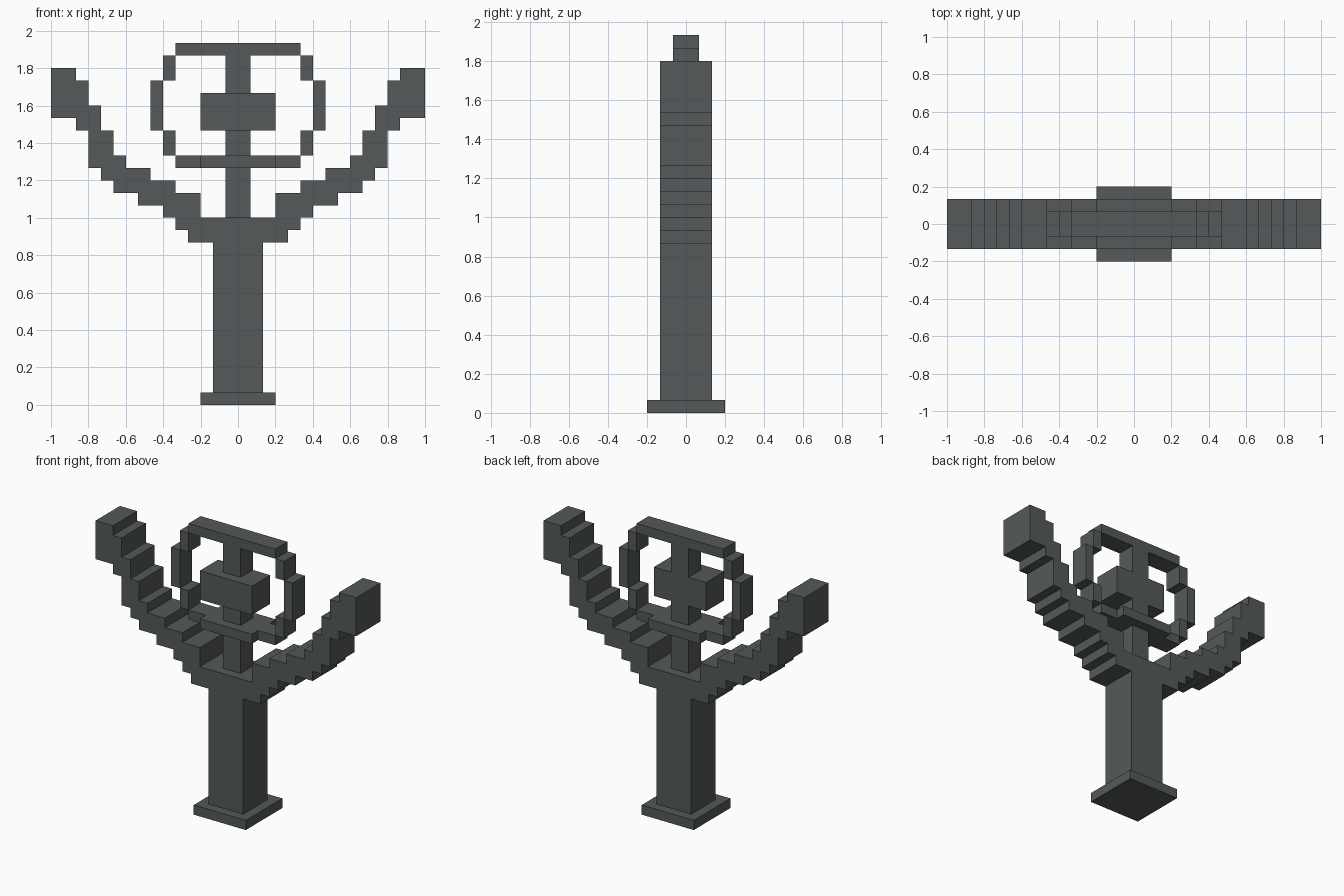
import bpy
import bmesh

if "Cube" in bpy.data.objects:
    bpy.data.objects.remove(bpy.data.objects["Cube"])

U = 1 / 15  # one block of the model's grid

stone = bpy.data.materials.new("dark slate grey")
stone.diffuse_color = (0.09, 0.10, 0.10, 1)
stone.use_nodes = True
stone.node_tree.nodes["Principled BSDF"].inputs["Base Color"].default_value = stone.diffuse_color


def finish(name, bm):
    bmesh.ops.recalc_face_normals(bm, faces=bm.faces)
    mesh = bpy.data.meshes.new(name)
    bm.to_mesh(mesh)
    bm.free()
    mesh.materials.append(stone)
    obj = bpy.data.objects.new(name, mesh)
    bpy.context.collection.objects.link(obj)
    return obj


def box(name, x0, x1, y0, y1, z0, z1):
    bm = bmesh.new()
    bmesh.ops.create_cube(bm, size=1)
    lo, hi = (x0, y0, z0), (x1, y1, z1)
    for v in bm.verts:
        v.co = [(lo[i] if v.co[i] < 0 else hi[i]) * U for i in range(3)]
    return finish(name, bm)


def extrude_profile(name, pts, y0, y1):
    bm = bmesh.new()
    face = bm.faces.new([bm.verts.new((x * U, y0 * U, z * U)) for x, z in pts])
    new = bmesh.ops.extrude_face_region(bm, geom=[face])["geom"]
    for v in new:
        if isinstance(v, bmesh.types.BMVert):
            v.co.y = y1 * U
    return finish(name, bm)


def stairs(steps):
    # each step is (x, bottom, top): a vertical edge of the outline
    return [(x, z) for x, a, b in steps for z in (a, b)]


# Foot plate
box("foot", -3, 3, -3, 3, 0, 1)

# Post with two stepped arms, one outline mirrored about x = 0
outer = stairs([(2, 1, 13), (4, 13, 14), (5, 14, 15), (6, 15, 16), (8, 16, 17),
                (10, 17, 18), (11, 18, 19), (12, 19, 22), (13, 22, 23), (15, 23, 27)])
inner = stairs([(13, 27, 26), (12, 26, 24), (11, 24, 22), (10, 22, 20),
                (9, 20, 19), (7, 19, 18), (5, 18, 17), (3, 17, 15)])
half = outer + inner
extrude_profile("post_and_arms", half + [(-x, z) for x, z in reversed(half)], -2, 2)

# Central stem, in the gaps between the crossing parts
for i, (a, b) in enumerate([(15, 19), (20, 22), (25, 28)]):
    box(f"stem_{i}", -1, 1, -1, 1, a, b)

# Core block, set one step forward
box("core", -3, 3, -2, 1, 22, 25)

# Ring
box("ring_top", -5, 5, -1, 1, 28, 29)
extrude_parts = [(5, 6, 26, 28, "upper"), (6, 7, 22, 26, "side"), (5, 6, 20, 22, "lower")]
for a, b, z0, z1, label in extrude_parts:
    box(f"ring_{label}_right", a, b, -1, 1, z0, z1)
    box(f"ring_{label}_left", -b, -a, -1, 1, z0, z1)
    if label == "lower":
        box("ring_bottom_right", 3, 5, -1, 1, 19, 20)
        box("ring_bottom_left", -5, -3, -1, 1, 19, 20)
box("ring_bottom_shelf", -3, 3, -2, 2, 19, 20)
